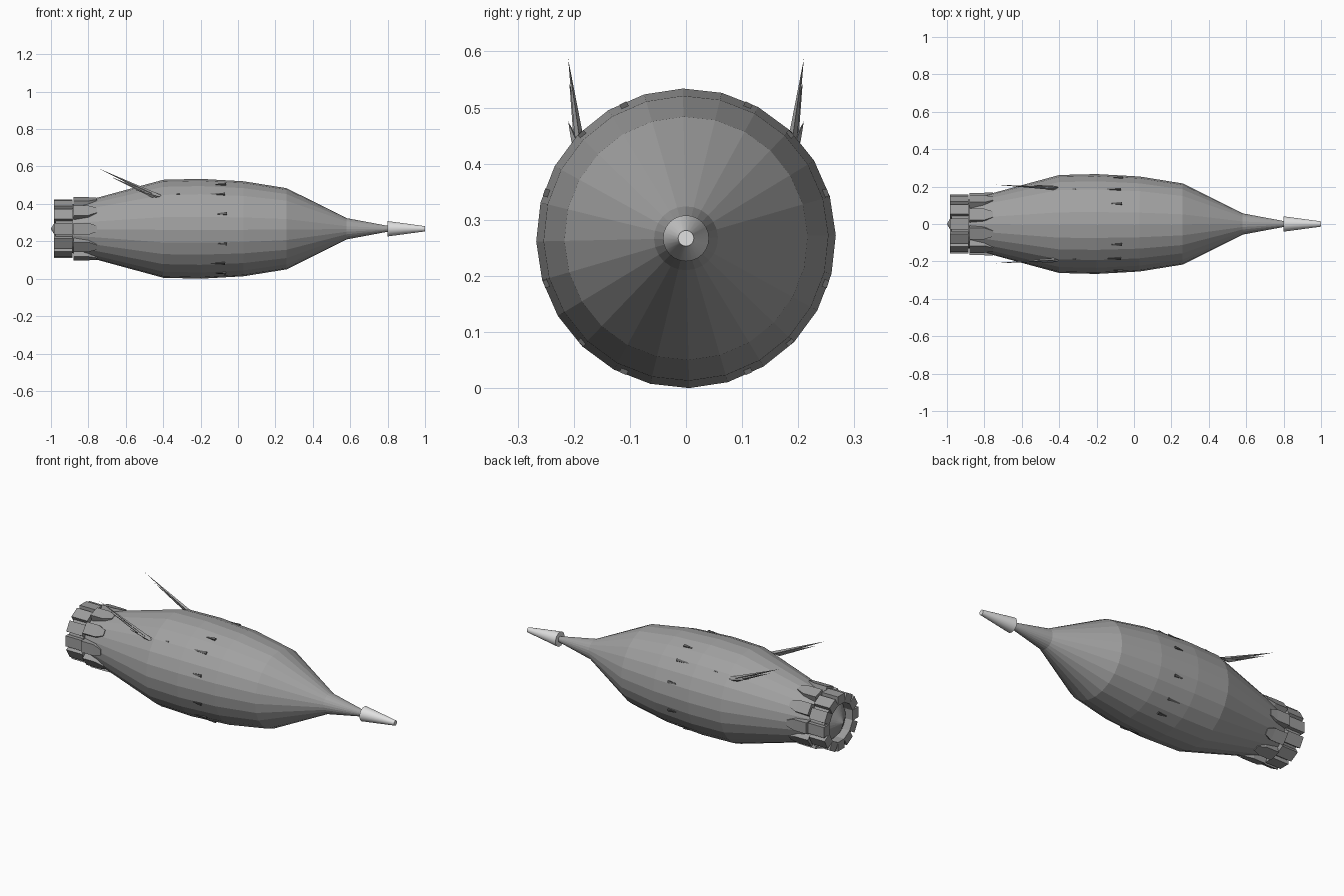
import bpy, bmesh
from math import sin, cos, pi, radians
from mathutils import Vector

cube = bpy.data.objects.get("Cube")
if cube:
    bpy.data.objects.remove(cube, do_unlink=True)

AXIS_Z = 0.267


def material(name, value):
    m = bpy.data.materials.new(name)
    colour = (value, value, value, 1)
    m.diffuse_color = colour
    m.use_nodes = True
    bsdf = m.node_tree.nodes["Principled BSDF"]
    bsdf.inputs["Base Color"].default_value = colour
    return m


HULL = material("hull grey", 0.36)
ENGINE = material("engine grey", 0.33)
TIP = material("pale nose grey", 0.75)
DARK = material("dark vent grey", 0.12)


def finish(name, bm, mat):
    bmesh.ops.recalc_face_normals(bm, faces=bm.faces)
    mesh = bpy.data.meshes.new(name)
    bm.to_mesh(mesh)
    bm.free()
    mesh.materials.append(mat)
    ob = bpy.data.objects.new(name, mesh)
    bpy.context.collection.objects.link(ob)
    return ob


def polar(x, r, angle, side=0.0):
    """Point at radius r around the long axis, shifted sideways along the tangent."""
    return Vector((x, r * cos(angle) - side * sin(angle),
                   AXIS_Z + r * sin(angle) + side * cos(angle)))


def lathe(name, profile, sides, mat, turn=0.0, closed=False):
    """Revolve (x, radius) points about the long axis."""
    bm = bmesh.new()
    rings = [[bm.verts.new(polar(x, r, turn + 2 * pi * i / sides)) for i in range(sides)]
             for x, r in profile]
    pairs = list(zip(rings, rings[1:]))
    if closed:
        pairs.append((rings[-1], rings[0]))
    for a, b in pairs:
        for i in range(sides):
            j = (i + 1) % sides
            bm.faces.new((a[i], a[j], b[j], b[i]))
    if not closed:
        bm.faces.new(rings[0])
        bm.faces.new(rings[-1])
    bmesh.ops.remove_doubles(bm, verts=bm.verts, dist=0.0001)
    return finish(name, bm, mat)


def add_block(bm, angle, back, front):
    """Radial block between two ends, each (x, inner radius, outer radius, half width)."""
    ends = []
    for x, r0, r1, w in (back, front):
        ends.append([bm.verts.new(polar(x, r, angle, s))
                     for r, s in ((r0, -w), (r0, w), (r1, w), (r1, -w))])
    a, b = ends
    bm.faces.new(a)
    bm.faces.new(b)
    for i in range(4):
        j = (i + 1) % 4
        bm.faces.new((a[i], a[j], b[j], b[i]))


# Faceted hull
lathe("hull", [(-0.885, 0.13), (-0.4, 0.262), (-0.2, 0.267), (0.03, 0.254),
               (0.26, 0.217), (0.58, 0.057), (0.81, 0.014)], 24, HULL, radians(1.2))

# Pale nose probe
nose = lathe("nose_probe", [(0.8, 0.041), (1.0, 0.014)], 24, TIP)
bpy.context.view_layer.objects.active = nose
nose.select_set(True)
bpy.ops.object.shade_smooth_by_angle(angle=radians(30))
nose.select_set(False)

# Engine: collar, teeth, domed exhaust and the clamps in front of it
lathe("engine_collar", [(-0.975, 0.112), (-0.975, 0.14), (-0.885, 0.14), (-0.885, 0.112)],
      24, ENGINE, closed=True)
lathe("exhaust_dome", [(-1.0, 0.001), (-0.98, 0.035), (-0.95, 0.09), (-0.92, 0.12),
                       (-0.87, 0.12)], 24, ENGINE)

bm = bmesh.new()
for i in range(12):
    add_block(bm, 2 * pi * i / 12, (-0.985, 0.105, 0.157, 0.03), (-0.885, 0.105, 0.157, 0.03))
finish("engine_teeth", bm, ENGINE)

bm = bmesh.new()
for i in range(10):
    angle = 2 * pi * i / 10
    add_block(bm, angle, (-0.88, 0.11, 0.167, 0.032), (-0.8, 0.11, 0.167, 0.032))
    add_block(bm, angle, (-0.8, 0.11, 0.167, 0.032), (-0.755, 0.13, 0.169, 0.016))
finish("engine_clamps", bm, ENGINE)

# Swept needle fins, mirrored to both sides
for side, label in ((1, "back"), (-1, "front")):
    bm = bmesh.new()
    for base, tip in (((-0.43, 0.19, 0.443), (-0.74, 0.21, 0.587)),
                      ((-0.44, 0.192, 0.438), (-0.68, 0.208, 0.545)),
                      ((-0.42, 0.196, 0.438), (-0.55, 0.21, 0.475))):
        base, tip = Vector(base), Vector(tip)
        base.y *= side
        tip.y *= side
        corners = [bm.verts.new(base + Vector(d)) for d in
                   ((0.02, 0, 0.004), (0, 0.008, 0), (-0.02, 0, -0.004), (0, -0.008, 0))]
        point = bm.verts.new(tip)
        bm.faces.new(corners)
        for i in range(4):
            bm.faces.new((corners[i], corners[(i + 1) % 4], point))
    finish("needle_fin_" + label, bm, HULL)

# Small wedge vents around the waist, and one pair by the fins
bm = bmesh.new()
for lift in (1, -1):
    for degrees, x, length in ((18, -0.11, 0.05), (45, -0.15, 0.08), (65, -0.12, 0.055)):
        for a in (degrees, 180 - degrees):
            angle = radians(a * lift)
            add_block(bm, angle, (x, 0.25, 0.263, 0.003),
                      (x + length, 0.25, 0.266, 0.007))
for a in (45, 135):
    add_block(bm, radians(a), (-0.33, 0.25, 0.264, 0.003), (-0.31, 0.25, 0.267, 0.004))
finish("waist_vents", bm, DARK)
